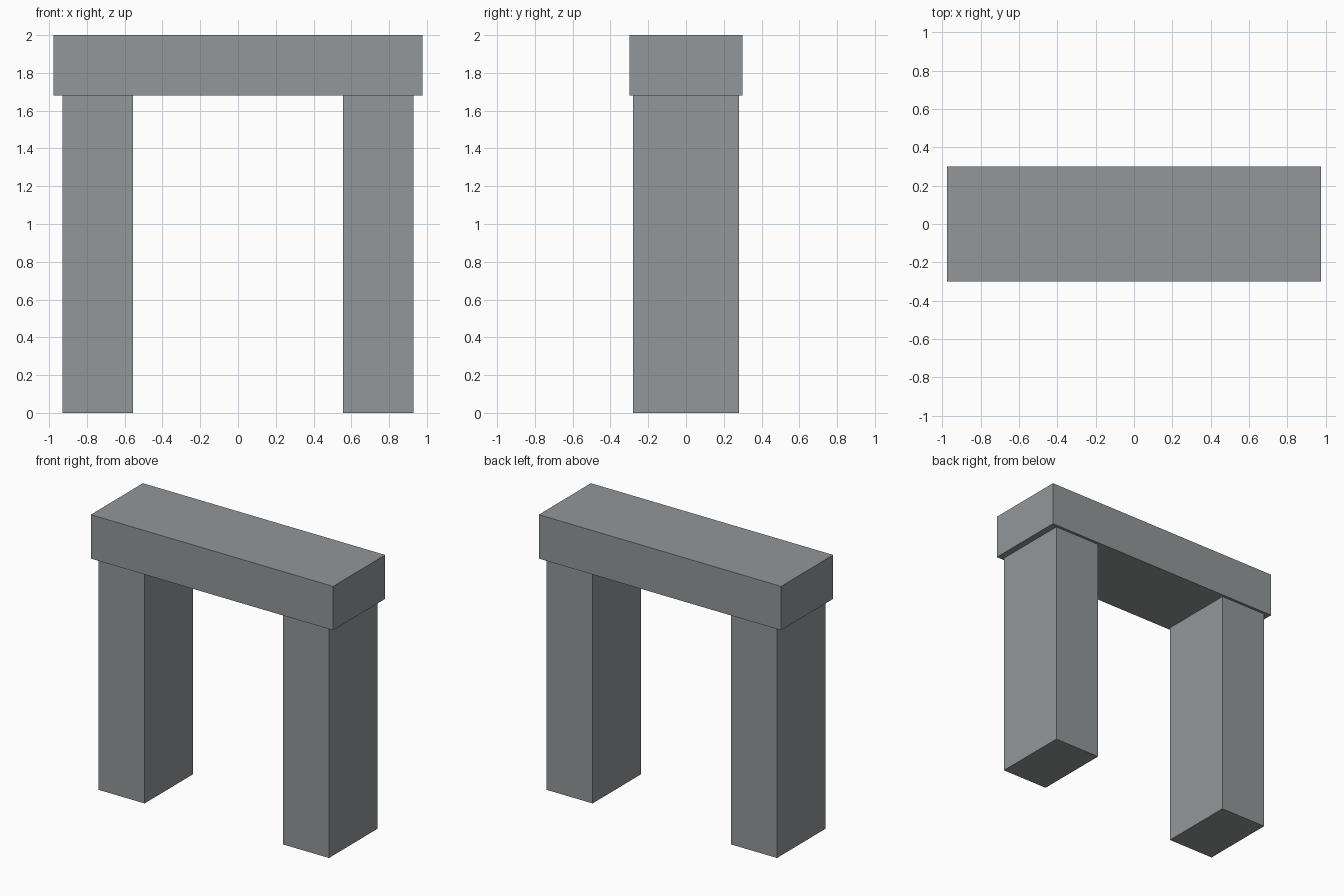
import bpy

cube = bpy.data.objects.get("Cube")
if cube:
    bpy.data.objects.remove(cube, do_unlink=True)

# Single stone colour
stone = bpy.data.materials.new("grey_stone")
stone.use_nodes = True
colour = (0.29, 0.31, 0.32, 1)
stone.diffuse_color = colour
stone.node_tree.nodes["Principled BSDF"].inputs["Base Color"].default_value = colour


def block(name, x_range, depth, z_range):
    """Flat-faced box, centred in y, between the given limits."""
    (x0, x1), (z0, z1) = x_range, z_range
    bpy.ops.mesh.primitive_cube_add(size=1, location=((x0 + x1) / 2, 0, (z0 + z1) / 2))
    obj = bpy.context.object
    obj.name = obj.data.name = name
    obj.scale = (x1 - x0, depth, z1 - z0)
    bpy.ops.object.transform_apply(location=False, rotation=False, scale=True)
    obj.data.materials.append(stone)
    return obj


TOP = 2.0
JOINT = 1.68
INNER, OUTER = 0.557, 0.93

# Two upright pillars
block("left_pillar", (INNER, OUTER), 0.56, (0, JOINT))
block("right_pillar", (-OUTER, -INNER), 0.56, (0, JOINT))

# Lintel overhanging the pillars on every side
block("lintel", (-0.977, 0.977), 0.6, (JOINT, TOP))
